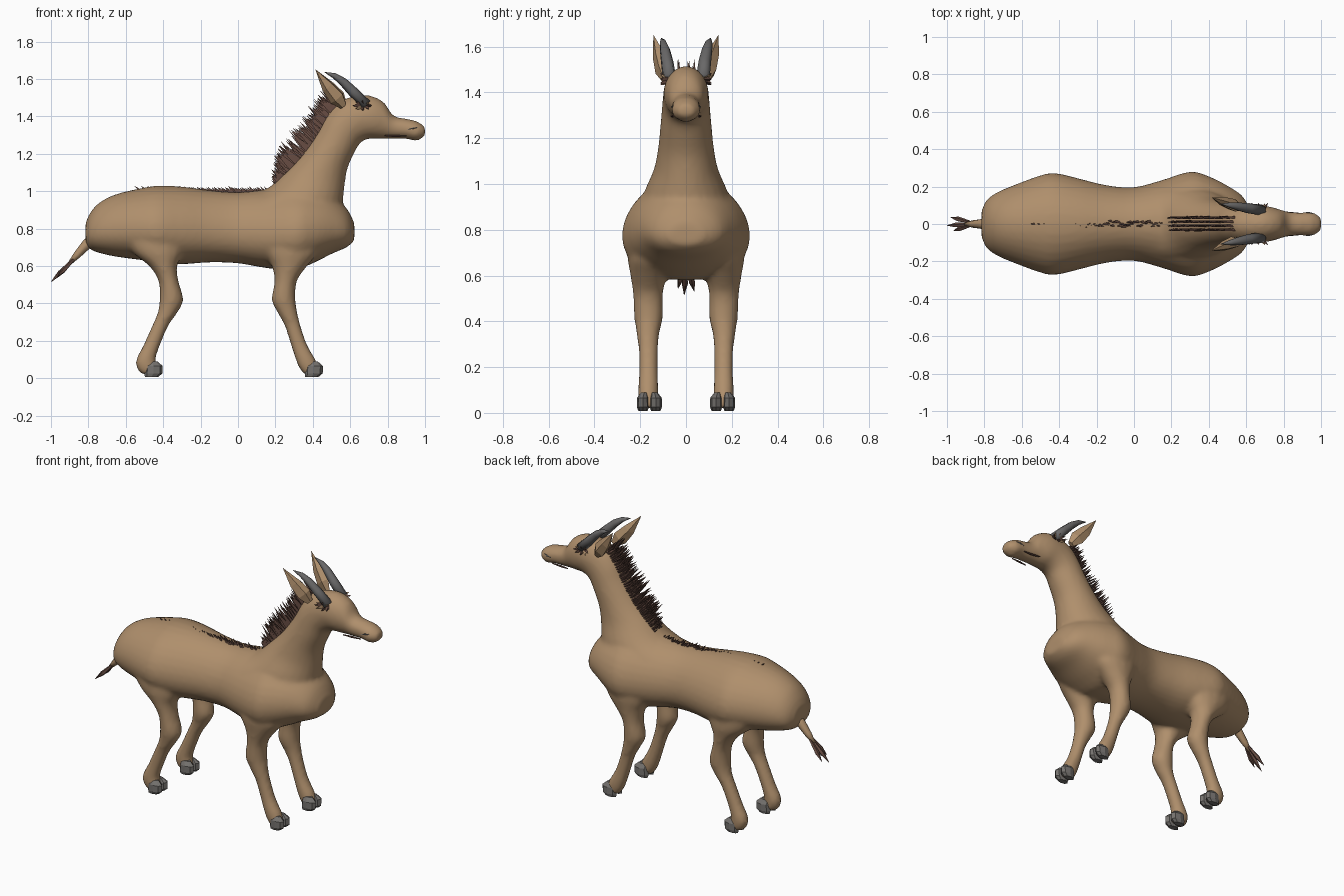
import bpy, bmesh, math, random
from mathutils import Vector

random.seed(4)
cube = bpy.data.objects.get("Cube")
if cube:
    bpy.data.objects.remove(cube, do_unlink=True)


def material(name, rgb):
    mat = bpy.data.materials.new(name)
    mat.use_nodes = True
    mat.diffuse_color = (*rgb, 1)
    mat.node_tree.nodes["Principled BSDF"].inputs["Base Color"].default_value = (*rgb, 1)
    return mat


TAN = material("tan hide", (0.43, 0.275, 0.15))
BROWN = material("brown hair", (0.135, 0.072, 0.055))
GREY = material("grey hoof", (0.175, 0.165, 0.155))
HORN = material("slate horn", (0.14, 0.137, 0.137))


def finish(bm, name, mat, smooth=False):
    bmesh.ops.recalc_face_normals(bm, faces=bm.faces[:])
    mesh = bpy.data.meshes.new(name)
    bm.to_mesh(mesh)
    bm.free()
    mesh.materials.append(mat)
    for poly in mesh.polygons:
        poly.use_smooth = smooth
    obj = bpy.data.objects.new(name, mesh)
    bpy.context.collection.objects.link(obj)
    return obj


def refine(rows, steps):
    """Smoothly interpolate the rows of numbers that describe a loft."""
    out = []
    for i in range(len(rows) - 1):
        a, b, c, d = (rows[min(max(i + k, 0), len(rows) - 1)] for k in (-1, 0, 1, 2))
        for s in range(steps):
            t = s / steps
            out.append([q + t / 2 * (r - p + t * (2*p - 5*q + 4*r - u + t * (3*(q - r) + u - p)))
                        for p, q, r, u in zip(a, b, c, d)])
    return out + [list(rows[-1])]


def loft(bm, rings, egg=0.0):
    """Skin closed rings (centre, side axis, up axis, sides); egg lowers the widest point."""
    loops = []
    for centre, u, v, sides in rings:
        angles = [math.tau * k / sides for k in range(sides)]
        loops.append([bm.verts.new(centre + u * math.cos(a)
                                   + v * (math.sin(a) - egg * math.cos(a) ** 2)) for a in angles])
    for low, high in zip(loops, loops[1:]):
        n = len(low)
        for k in range(n):
            bm.faces.new((low[k], low[(k + 1) % n], high[(k + 1) % n], high[k]))
    bm.faces.new(loops[0][::-1])
    bm.faces.new(loops[-1])


def tube(bm, points, radii, sides=6, flat=1.0):
    """Tapered tube along points; flat squeezes it sideways."""
    rings = []
    for i, p in enumerate(points):
        along = points[min(i + 1, len(points) - 1)] - points[max(i - 1, 0)]
        side = along.cross(Vector((0, 0, 1))).normalized()
        up = side.cross(along).normalized()
        rings.append((p, side * radii[i] * flat, up * radii[i], sides))
    loft(bm, rings)


def spike(bm, base, tip, radius):
    tube(bm, [base, base.lerp(tip, 0.5), tip], [radius, radius * 0.8, 0.0008], 3)


# Body shell: torso, neck with head, and four legs fused into one skin
body = bmesh.new()

# Torso rows: x, top, bottom, half width
torso = [(-.815, .83, .73, .07), (-.79, .885, .69, .125), (-.74, .94, .67, .165),
         (-.65, .985, .65, .205), (-.5, 1.02, .63, .26), (-.42, 1.03, .615, .272),
         (-.3, 1.025, .61, .245), (-.15, 1.005, .62, .208), (0, .995, .615, .197),
         (.15, 1.01, .59, .235), (.3, 1.03, .58, .28), (.4, 1.02, .615, .255),
         (.5, .98, .665, .205), (.58, .91, .7, .15), (.622, .83, .735, .075)]
loft(body, [(Vector((x, 0, (t + b) / 2)), Vector((0, w, 0)), Vector((0, 0, (t - b) / 2)), 32)
            for x, t, b, w in refine(torso, 4)], 0.15)

# Neck and head rows: upper x, z, lower x, z, half width
neck = [(.02, .96, .55, .83, .2), (.15, 1.01, .56, .93, .18), (.25, 1.10, .57, 1.03, .14),
        (.34, 1.195, .585, 1.12, .122), (.42, 1.31, .62, 1.2, .112), (.475, 1.41, .655, 1.26, .105),
        (.55, 1.485, .7, 1.28, .1), (.68, 1.515, .74, 1.28, .096), (.775, 1.48, .785, 1.28, .078),
        (.83, 1.405, .835, 1.28, .064), (.9, 1.388, .9, 1.28, .062), (.955, 1.375, .955, 1.27, .062),
        (1.0, 1.345, 1.0, 1.295, .036)]
rings = []
for x, z, lx, lz, w in refine(neck, 4):
    high, low = Vector((x, 0, z)), Vector((lx, 0, lz))
    rings.append(((high + low) / 2, Vector((0, w, 0)), (high - low) / 2, 24))
loft(body, rings)

# Leg rows: height, back x, front x, inner y, outer y
fore = [(.8, .12, .44, .06, .25), (.68, .14, .43, .07, .255), (.6, .18, .37, .085, .243),
        (.52, .195, .315, .1, .232), (.42, .18, .308, .1, .227), (.35, .212, .318, .115, .217),
        (.28, .25, .335, .122, .208), (.18, .282, .37, .123, .206), (.1, .308, .415, .12, .21),
        (.05, .33, .43, .122, .208), (.02, .355, .425, .13, .2)]
hind = [(.8, -.64, -.26, .06, .25), (.68, -.57, -.29, .07, .255), (.6, -.475, -.325, .085, .243),
        (.52, -.425, -.318, .1, .232), (.42, -.42, -.292, .1, .227), (.35, -.43, -.325, .115, .217),
        (.28, -.46, -.372, .122, .208), (.18, -.505, -.415, .123, .206), (.1, -.545, -.44, .12, .21),
        (.05, -.54, -.425, .122, .208), (.02, -.51, -.43, .13, .2)]
for leg in (fore, hind):
    for side in (-1, 1):
        loft(body, [(Vector(((a + b) / 2, side * (c + d) / 2, z)),
                     Vector(((b - a) / 2, 0, 0)), Vector((0, (d - c) / 2, 0)), 16)
                    for z, a, b, c, d in refine(leg, 4)])
skin = finish(body, "body", TAN, True)
remesh = skin.modifiers.new("fuse", "REMESH")
remesh.mode = "VOXEL"
remesh.voxel_size = 0.014
remesh.use_smooth_shade = True
relax = skin.modifiers.new("relax", "SMOOTH")
relax.factor = 0.5
relax.iterations = 5

# Cloven hooves: two faceted toes per foot
for label, foot_x in (("front", .405), ("hind", -.452)):
    for side, hand in ((1, "left"), (-1, "right")):
        hoof = bmesh.new()
        for toe in (-1, 1):
            y = side * .16 + toe * .028
            loft(hoof, [(Vector((foot_x + dx, y + toe * dy, z)), Vector((rx, 0, 0)), Vector((0, ry, 0)), 8)
                        for z, dx, dy, rx, ry in ((.008, -.01, 0, .036, .02), (.026, 0, 0, .048, .027),
                                                  (.066, .002, 0, .047, .026), (.09, -.01, -.006, .032, .013))])
        finish(hoof, f"{hand}_{label}_hoof", GREY)

# Paired head parts
for side, hand in ((1, "left"), (-1, "right")):
    def at(x, y, z):
        return Vector((x, side * y, z))

    horn = bmesh.new()
    tube(horn, [at(.685, .073, 1.462), at(.615, .082, 1.532), at(.562, .092, 1.585),
                at(.515, .1, 1.618), at(.462, .108, 1.637)], [.03, .028, .023, .015, .001], 7)
    finish(horn, hand + "_horn", HORN, True)

    ear = bmesh.new()
    tube(ear, [at(.565, .088, 1.455), at(.53, .1, 1.5), at(.48, .118, 1.56), at(.415, .142, 1.65)],
         [.022, .046, .036, .001], 5, 0.75)
    finish(ear, hand + "_ear", TAN)

    # Ruffled brown tuft and tan lids around the horn base
    tuft, lids = bmesh.new(), bmesh.new()
    for k in range(8):
        a = math.tau * k / 8
        start = at(.67 + .02 * math.cos(a), .082, 1.458 + .01 * math.sin(a))
        tip = start + at(.032 * math.cos(a) - .006, .03, .016 * math.sin(a))
        spike(lids if k % 4 == 1 else tuft, start, tip, .011)
    finish(tuft, hand + "_horn_tuft", BROWN)
    finish(lids, hand + "_eyelids", TAN)

    lips = bmesh.new()
    tube(lips, [at(.785, .066, 1.297), at(.84, .058, 1.295), at(.9, .055, 1.296)],
         [.003, .006, .003])
    finish(lips, hand + "_lips", BROWN)

    nostril = bmesh.new()
    tube(nostril, [at(.905, .06, 1.33), at(.935, .06, 1.337), at(.96, .056, 1.342)],
         [.001, .005, .001])
    finish(nostril, hand + "_nostril", GREY)

# Upright mane: four rows of swept spikes along the nape
nape = refine([(.21, 1.04), (.27, 1.105), (.34, 1.185), (.42, 1.3), (.475, 1.4), (.53, 1.465)], 11)
mane = bmesh.new()
for i, (x, z) in enumerate(nape):
    reach = .05 + .085 * min(1, 3.5 * i / len(nape)) * (1 - .45 * i / len(nape))
    for row in range(4):
        base = Vector((x + .012, (row - 1.5) * .022, z - .012 + random.uniform(-.008, .008)))
        lean = Vector((-.72, random.uniform(-.04, .04), random.uniform(.5, .85)))
        spike(mane, base, base + lean * reach * random.uniform(.85, 1.2), .0085)
finish(mane, "mane", BROWN)

# Short hair along the spine, nearly buried toward the rump
ridge = bmesh.new()
for k in range(44):
    base = Vector((.17 - .43 * k / 43, random.uniform(-.014, .014), .987))
    spike(ridge, base, base + Vector((-.03, random.uniform(-.008, .008), random.uniform(.027, .04))), .008)
for k in range(8):
    base = Vector((-.29 - .034 * k, 0, 1.008))
    spike(ridge, base, base + Vector((-.025, 0, .02)), .005)
finish(ridge, "spine_hair", BROWN)

# Tail and its tuft
tail = bmesh.new()
tube(tail, [Vector((-.76, 0, .76)), Vector((-.81, 0, .715)), Vector((-.86, 0, .66)),
            Vector((-.9, 0, .615))], [.03, .027, .02, .01], 8)
finish(tail, "tail", TAN, True)
tuft = bmesh.new()
for spread, tip_x in ((-.035, -.965), (-.008, -1.0), (.036, -.98)):
    base = Vector((-.88, spread * .3, .635))
    tip = Vector((tip_x, spread, -.515 - (tip_x + 1) * -.8 + 1.03))
    tube(tuft, [base, base.lerp(tip, .6), tip], [.008, .014, .001], 5)
finish(tuft, "tail_tuft", BROWN)
